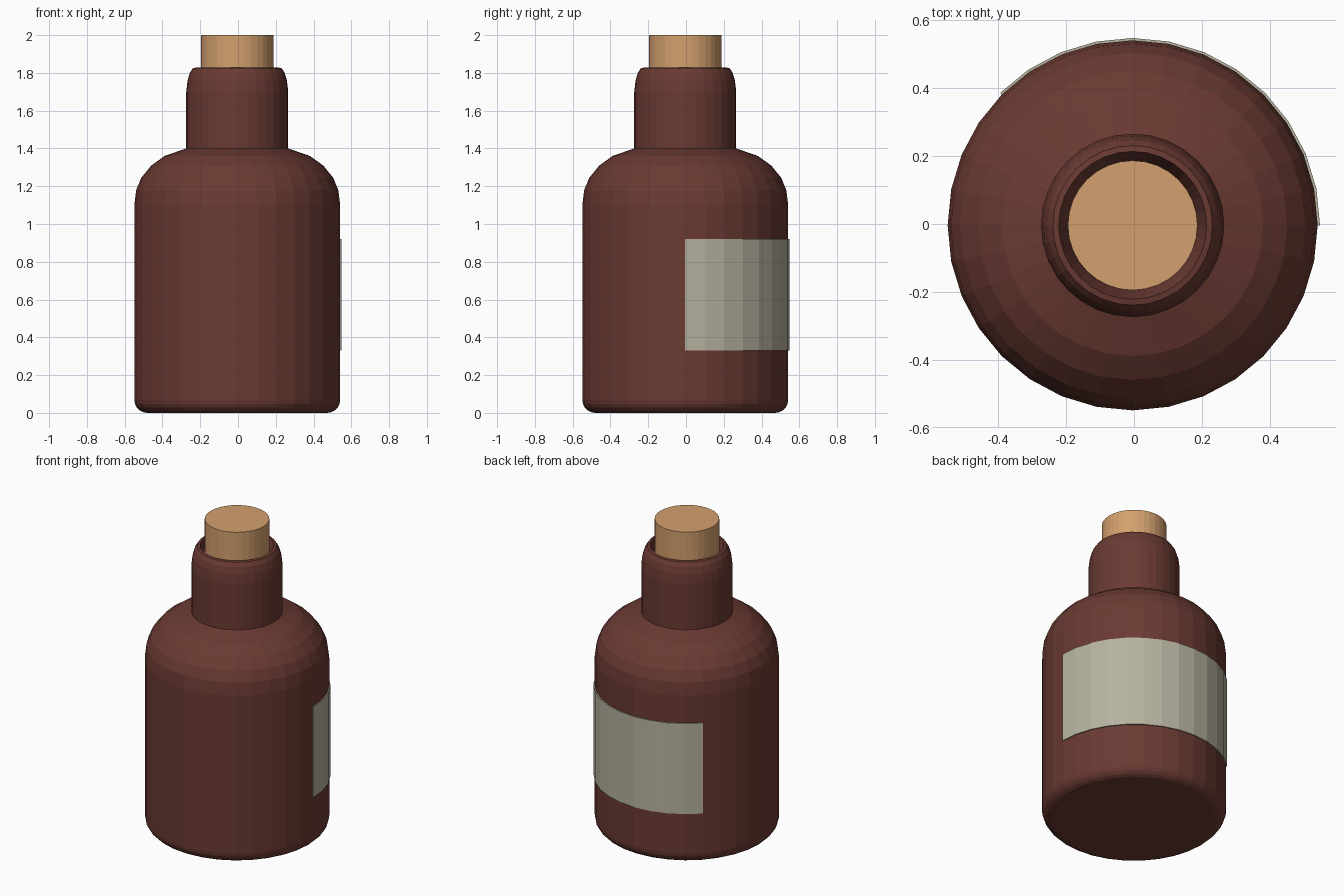
import bpy, bmesh, math

if "Cube" in bpy.data.objects:
    bpy.data.objects.remove(bpy.data.objects["Cube"])

SIDES = 32
CX = CY = -0.004          # the label's thickness pushes the body slightly off centre


def material(name, rgb):
    m = bpy.data.materials.new(name)
    m.diffuse_color = (*rgb, 1.0)
    m.use_nodes = True
    m.node_tree.nodes["Principled BSDF"].inputs["Base Color"].default_value = m.diffuse_color
    return m


def finish(name, bm, mat):
    bmesh.ops.recalc_face_normals(bm, faces=bm.faces)
    mesh = bpy.data.meshes.new(name)
    bm.to_mesh(mesh)
    bm.free()
    mesh.materials.append(mat)
    obj = bpy.data.objects.new(name, mesh)
    obj.location = (CX, CY, 0)
    bpy.context.collection.objects.link(obj)
    return obj


def sweep(name, profile, mat, steps=SIDES, closed_profile=False):
    """Turn an (r, z) profile about z; a partial turn gets end caps."""
    full = steps == SIDES
    bm = bmesh.new()
    rings = []
    for i in range(steps if full else steps + 1):
        a = 2 * math.pi * i / SIDES
        rings.append([bm.verts.new((r * math.cos(a), r * math.sin(a), z)) for r, z in profile])
    n = len(profile)
    for i in range(steps):
        p, q = rings[i], rings[(i + 1) % len(rings)]
        for j in range(n if closed_profile else n - 1):
            k = (j + 1) % n
            bm.faces.new((p[j], q[j], q[k], p[k]))
    if full:
        bm.faces.new([r[0] for r in rings])
        bm.faces.new([r[-1] for r in rings])
    else:
        bm.faces.new(rings[0])
        bm.faces.new(rings[-1])
    return finish(name, bm, mat)


brown = material("brown glass", (0.144, 0.042, 0.032))
tan = material("cork tan", (0.65, 0.35, 0.155))
cream = material("paper cream", (0.47, 0.445, 0.35))

# Bottle: rounded foot, straight wall, domed shoulder, neck, rounded lip, mouth
R = 0.545
foot = [(R - 0.07 * (1 - math.sin(t)), 0.07 * (1 - math.cos(t)))
        for t in (math.pi / 2 * i / 5 for i in range(6))]
bottle = sweep("bottle", foot + [
    (R, 1.10), (0.535, 1.18), (0.508, 1.245), (0.455, 1.31), (0.385, 1.36), (0.27, 1.40),
    (0.27, 1.70), (0.263, 1.76), (0.251, 1.80), (0.235, 1.825), (0.218, 1.828),
    (0.195, 1.76), (0.185, 1.70)], brown)

# Cork stopper
sweep("cork", [(0.191, 1.70), (0.191, 2.0)], tan)

# Paper label wrapped over 135 degrees of the wall
sweep("label", [(0.543, 0.33), (0.552, 0.33), (0.552, 0.92), (0.543, 0.92)],
      cream, steps=12, closed_profile=True)
